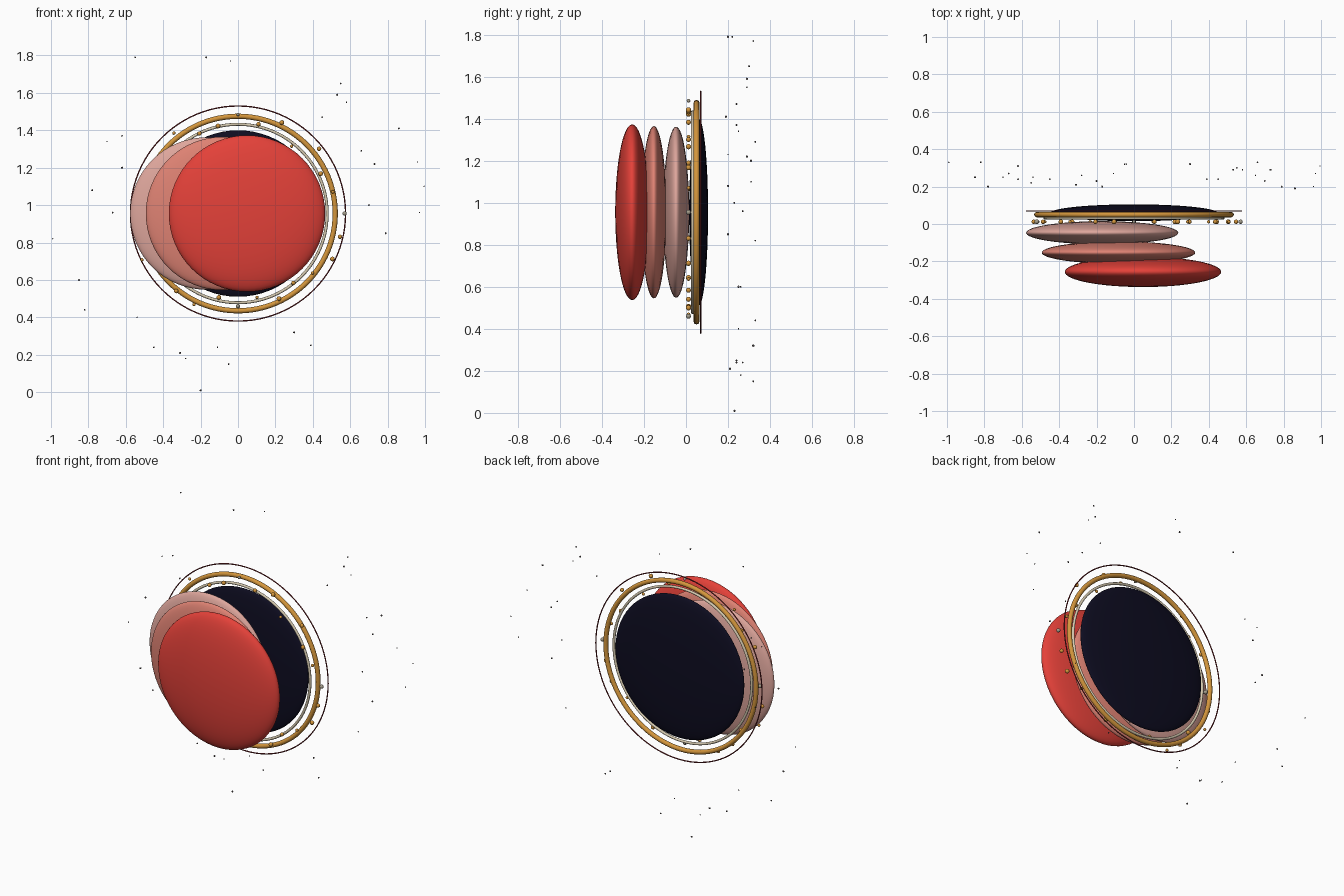
import bpy
import math
from mathutils import Matrix, Vector

if "Cube" in bpy.data.objects:
    bpy.data.objects.remove(bpy.data.objects["Cube"])

CENTRE_Z = 0.955


def srgb(r, g, b):
    return tuple((c / 255 / 12.92) if c < 11 else ((c / 255 + 0.055) / 1.055) ** 2.4 for c in (r, g, b)) + (1,)


def material(name, r, g, b):
    mat = bpy.data.materials.new(name)
    mat.use_nodes = True
    colour = srgb(r, g, b)
    mat.diffuse_color = colour
    mat.node_tree.nodes["Principled BSDF"].inputs["Base Color"].default_value = colour
    return mat


red = material("bright red", 228, 65, 57)
coral = material("coral", 222, 130, 115)
blush = material("pale blush", 222, 166, 156)
navy = material("midnight navy", 13, 12, 32)
gold = material("warm gold", 212, 150, 60)
cream = material("pale champagne", 214, 202, 176)
maroon = material("dark maroon", 125, 38, 42)
silver = material("grey silver", 165, 158, 140)
dust_grey = material("dust grey", 98, 90, 90)


def finish(name, mat):
    obj = bpy.context.object
    obj.name = name
    obj.data.materials.append(mat)
    bpy.ops.object.shade_smooth()
    return obj


def disc(name, mat, x, y, radius, half_depth):
    """Flattened sphere whose poles point front and back."""
    bpy.ops.mesh.primitive_uv_sphere_add(segments=64, ring_count=32, radius=1)
    obj = finish(name, mat)
    obj.data.transform(Matrix.Rotation(math.pi / 2, 4, "X") @ Matrix.Diagonal((radius, radius, half_depth, 1)))
    obj.location = (x, y, CENTRE_Z)


def ring(name, mat, y, radius, thickness):
    bpy.ops.mesh.primitive_torus_add(major_radius=radius, minor_radius=thickness,
                                     major_segments=96, minor_segments=12,
                                     location=(0, y, CENTRE_Z), rotation=(math.pi / 2, 0, 0))
    finish(name, mat)


def ball(name, mat, location, radius, detail):
    bpy.ops.mesh.primitive_ico_sphere_add(subdivisions=detail, radius=radius, location=location)
    return finish(name, mat)


# Stacked lens discs, front to back
disc("front_disc", red, 0.048, -0.256, 0.418, 0.081)
disc("middle_disc", coral, -0.083, -0.153, 0.41, 0.06)
disc("rear_disc", blush, -0.17, -0.047, 0.407, 0.062)
disc("dark_backing", navy, 0, 0.06, 0.445, 0.045)

# Concentric rings
ring("inner_ring", cream, 0.032, 0.477, 0.008)
ring("gold_ring", gold, 0.05, 0.52, 0.014)
ring("outer_ring", maroon, 0.07, 0.575, 0.0035)

# Beads scattered around the gold ring, anticlockwise from the left side
bead_radii = [0.57, 0.52, 0.49, 0.555, 0.46, 0.54, 0.49, 0.53, 0.48, 0.475,
              0.55, 0.5, 0.54, 0.49, 0.52, 0.55, 0.57, 0.5, 0.53, 0.54, 0.46,
              0.495, 0.46, 0.505, 0.475, 0.51, 0.56, 0.56]
for i, distance in enumerate(bead_radii):
    angle = math.tau * i / len(bead_radii)
    place = Vector((distance * math.cos(angle), 0.012, CENTRE_Z + distance * math.sin(angle)))
    ball(f"bead_{i + 1}", silver if i % 7 == 0 else gold, place, (0.012, 0.009, 0.013)[i % 3], 2)

# Loose dust floating behind the discs: x, z, y
dust = [
    (-.55, 1.79, .22), (-.17, 1.79, .2), (-.04, 1.77, .32), (.55, 1.65, .3),
    (.53, 1.59, .29), (.58, 1.55, .29), (.45, 1.47, .24), (.86, 1.41, .19),
    (.96, 1.23, .2), (.66, 1.29, .33), (.73, 1.22, .29), (.97, .96, .27),
    (.7, 1, .23), (.79, .85, .2), (.65, .6, .26), (.39, .25, .24),
    (.3, .32, .32), (-.11, .24, .27), (-.05, .15, .32), (-.31, .21, .21),
    (-.28, .18, .26), (-.45, .24, .24), (-.2, .01, .23), (-.54, .4, .25),
    (-.82, .44, .33), (-.85, .6, .25), (-.99, .82, .33), (-.67, .96, .27),
    (-.78, 1.08, .2), (-.7, 1.34, .25), (-.62, 1.37, .24), (-.62, 1.2, .31),
    (.995, 1.1, .31),
]
for i, (x, z, y) in enumerate(dust):
    ball(f"dust_{i + 1}", dust_grey, (x, y, z), (0.005, 0.006, 0.004)[i % 3], 1)
